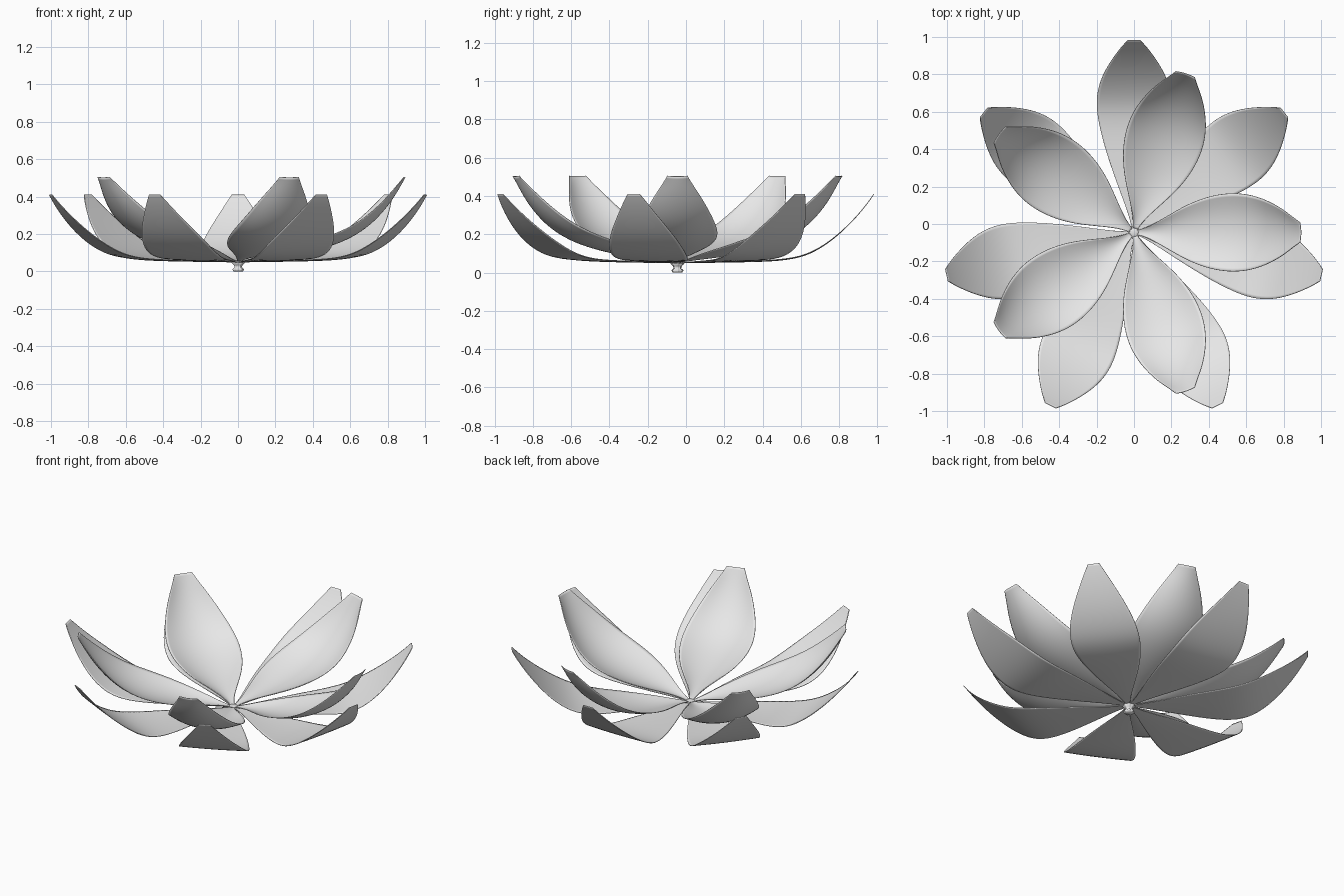
import bpy
import math
from mathutils import Vector, Matrix

if "Cube" in bpy.data.objects:
    bpy.data.objects.remove(bpy.data.objects["Cube"], do_unlink=True)

CENTRE = Vector((0, -0.045, 0))

grey = bpy.data.materials.new("light grey")
grey.use_nodes = True
colour = (0.8, 0.8, 0.8, 1)
grey.diffuse_color = colour
grey.node_tree.nodes["Principled BSDF"].inputs["Base Color"].default_value = colour

# Petal stations: radius, height, half width, cup depth
OUTER = [(.02, .05, .01, 0), (.1, .052, .03, 0), (.22, .053, .075, .003), (.4, .056, .14, .005),
         (.55, .062, .182, .005), (.67, .085, .203, .004), (.77, .14, .195, .003),
         (.86, .212, .16, .002), (.94, .295, .108, 0), (1.0, .37, .06, 0), (1.027, .41, .033, 0)]
INNER = [(.02, .055, .012, 0), (.08, .063, .03, .012), (.17, .073, .08, .028), (.29, .087, .15, .042),
         (.42, .113, .197, .052), (.55, .152, .213, .055), (.66, .21, .2, .052),
         (.75, .287, .168, .045), (.82, .375, .125, .032), (.865, .45, .08, .018), (.893, .502, .053, .006)]


def finish(obj, subdivide):
    obj.data.materials.append(grey)
    for poly in obj.data.polygons:
        poly.use_smooth = True
    if subdivide:
        mod = obj.modifiers.new("smooth_surface", "SUBSURF")
        mod.levels = mod.render_levels = 2
        mod.boundary_smooth = "PRESERVE_CORNERS"
    bpy.context.collection.objects.link(obj)


def strip_mesh(name, rows, closed=False):
    n = len(rows[0])
    faces = []
    for i in range(len(rows) - 1):
        for j in range(n if closed else n - 1):
            k = (j + 1) % n
            faces.append((i * n + j, i * n + k, (i + 1) * n + k, (i + 1) * n + j))
    if closed:
        faces.append(tuple(reversed(range(n))))
        faces.append(tuple(range((len(rows) - 1) * n, len(rows) * n)))
    mesh = bpy.data.meshes.new(name)
    mesh.from_pydata([v for row in rows for v in row], [], faces)
    return mesh


def petal_mesh(name, stations, columns=7):
    rows = []
    for i, (r, z, half, cup) in enumerate(stations):
        before = stations[max(i - 1, 0)]
        after = stations[min(i + 1, len(stations) - 1)]
        slope = Vector((after[0] - before[0], 0, after[1] - before[1])).normalized()
        up = Vector((-slope.z, 0, slope.x))
        row = []
        for j in range(columns):
            t = 2 * j / (columns - 1) - 1
            row.append(Vector((r, half * t, z)) + up * cup * t * t)
        rows.append(row)
    # Run across each row so the upper side faces up
    return strip_mesh(name, [list(reversed(row)) for row in reversed(rows)])


def petal_ring(name, stations, count, start):
    for i in range(count):
        obj = bpy.data.objects.new(f"{name}_{i + 1}", petal_mesh(name, stations))
        turn = Matrix.Rotation(start + math.tau * i / count, 4, "Z")
        obj.matrix_world = Matrix.Translation(CENTRE) @ turn
        finish(obj, True)
        skin = obj.modifiers.new("thin_skin", "SOLIDIFY")
        skin.thickness = 0.004
        skin.offset = 0


petal_ring("outer_petal", OUTER, 7, math.pi / 2)
petal_ring("inner_petal", INNER, 5, 0)

# Short ribbed stub under the petals
profile = [(.024, 0), (.03, .012), (.018, .022), (.022, .034), (.034, .046), (.03, .056), (.01, .06)]
SIDES = 28
rings = []
for radius, z in profile:
    ring = []
    for k in range(SIDES):
        a = math.tau * k / SIDES
        r = radius * (1 + 0.1 * math.cos(7 * a))
        ring.append((r * math.cos(a), r * math.sin(a), z))
    rings.append(ring)
stub = bpy.data.objects.new("flower_base", strip_mesh("flower_base", rings, closed=True))
stub.location = CENTRE
finish(stub, False)
